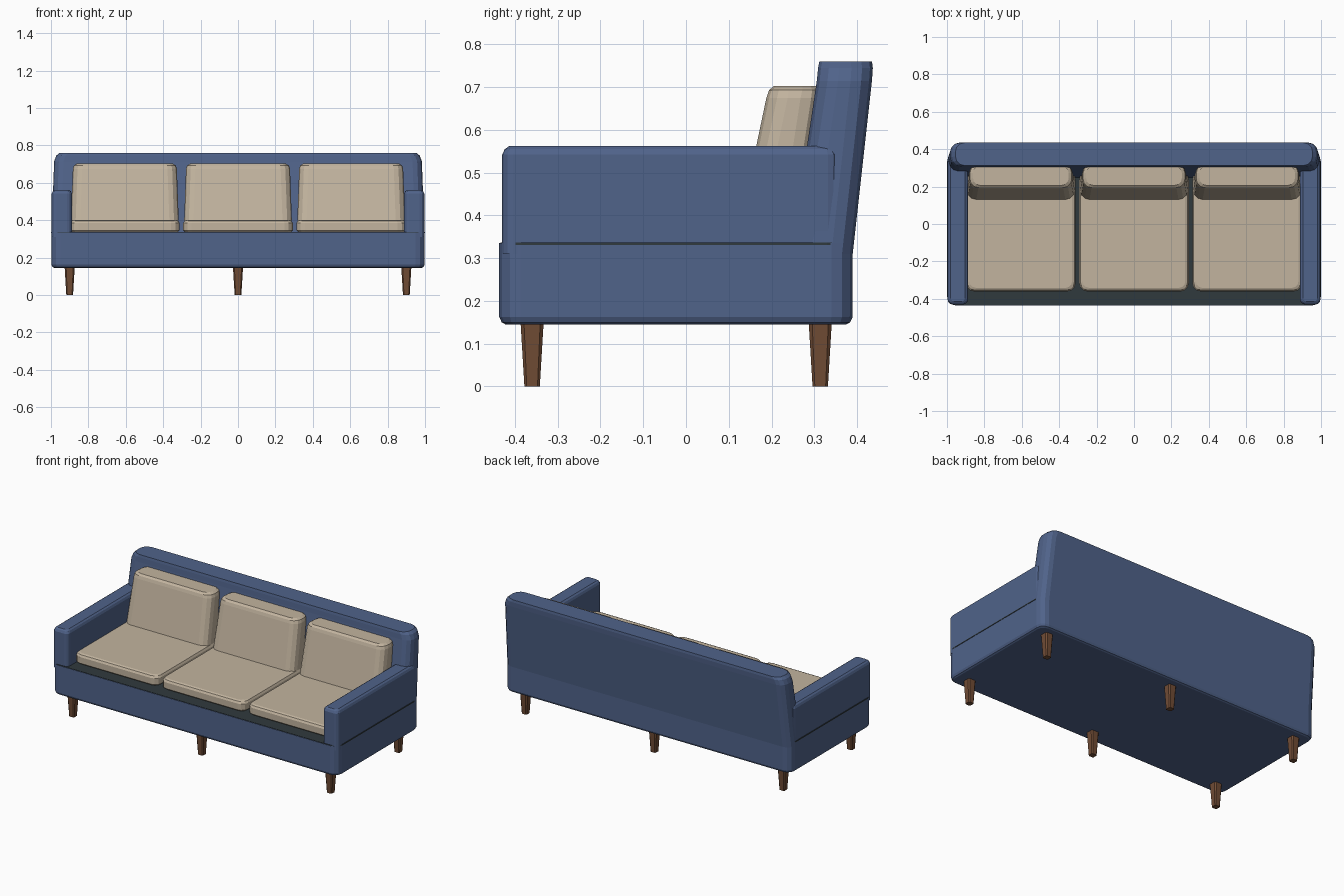
import bpy, bmesh, math

if "Cube" in bpy.data.objects:
    bpy.data.objects.remove(bpy.data.objects["Cube"])


def material(name, rgb):
    m = bpy.data.materials.new(name)
    m.diffuse_color = (*rgb, 1)
    m.use_nodes = True
    m.node_tree.nodes["Principled BSDF"].inputs["Base Color"].default_value = m.diffuse_color
    return m


BLUE = material("blue fabric", (0.080, 0.125, 0.255))
BEIGE = material("beige cushion", (0.540, 0.455, 0.345))
WOOD = material("brown wood", (0.165, 0.073, 0.036))
DARK = material("dark deck", (0.030, 0.042, 0.048))


def ring(x0, x1, y0, y1, r, seg):
    """Rounded rectangle outline, counter-clockwise."""
    pts = []
    corners = [(x1 - r, y1 - r, 0), (x0 + r, y1 - r, 90),
               (x0 + r, y0 + r, 180), (x1 - r, y0 + r, 270)]
    for cx, cy, a0 in corners:
        for i in range(seg + 1):
            a = math.radians(a0 + 90 * i / seg)
            pts.append((cx + r * math.cos(a), cy + r * math.sin(a)))
    return pts


def loft(name, sections, mat, seg=3):
    """Skin a stack of rounded rectangles: (z, x0, x1, y0, y1, radius)."""
    bm = bmesh.new()
    rings = [[bm.verts.new((x, y, z)) for x, y in ring(x0, x1, y0, y1, r, seg)]
             for z, x0, x1, y0, y1, r in sections]
    n = len(rings[0])
    for a, b in zip(rings, rings[1:]):
        for i in range(n):
            j = (i + 1) % n
            bm.faces.new((a[i], a[j], b[j], b[i]))
    bm.faces.new(rings[0][::-1])
    bm.faces.new(rings[-1])
    bmesh.ops.recalc_face_normals(bm, faces=bm.faces)
    me = bpy.data.meshes.new(name)
    bm.to_mesh(me)
    bm.free()
    me.materials.append(mat)
    ob = bpy.data.objects.new(name, me)
    bpy.context.collection.objects.link(ob)
    return ob


# Base box with softened bottom edge
loft("base", [(0.145, -0.983, 0.983, -0.422, 0.375, 0.04),
              (0.150, -0.992, 0.992, -0.431, 0.384, 0.045),
              (0.163, -0.998, 0.998, -0.437, 0.390, 0.05),
              (0.335, -0.998, 0.998, -0.437, 0.390, 0.05)], BLUE)

# Dark deck under the cushions, showing as a thin seam at the sides
loft("deck", [(0.331, -1.0, 1.0, -0.434, 0.380, 0.05),
              (0.337, -1.0, 1.0, -0.434, 0.380, 0.05)], DARK)

# Leaning backrest
loft("backrest", [(0.310, -0.998, 0.998, 0.245, 0.390, 0.05),
                  (0.715, -0.983, 0.983, 0.306, 0.435, 0.05),
                  (0.745, -0.972, 0.972, 0.309, 0.437, 0.05),
                  (0.760, -0.955, 0.955, 0.312, 0.435, 0.05)], BLUE)

# Arms
for side, s in (("left", -1), ("right", 1)):
    def arm(z, inset, r):
        x0, x1 = sorted((s * (0.888 + inset), s * (0.996 - inset)))
        return (z, x0, x1, -0.430 + inset, 0.357 - inset, r)
    loft(f"{side}_arm", [arm(0.310, 0, 0.025), arm(0.542, 0, 0.025),
                         arm(0.555, 0.006, 0.022), arm(0.562, 0.016, 0.016)], BLUE)

# Seat and back cushions
for k, label in ((-1, "left"), (0, "middle"), (1, "right")):
    cx = k * 0.605

    def cushion(z, half, y0, y1, r):
        return (z, cx - half, cx + half, y0, y1, r)
    loft(f"{label}_seat_cushion", [
        cushion(0.336, 0.282, -0.350, 0.28, 0.035),
        cushion(0.346, 0.293, -0.361, 0.28, 0.045),
        cushion(0.385, 0.293, -0.361, 0.28, 0.045),
        cushion(0.397, 0.286, -0.354, 0.28, 0.042),
        cushion(0.402, 0.274, -0.342, 0.28, 0.035)], BEIGE)
    loft(f"{label}_back_cushion", [
        cushion(0.398, 0.288, 0.130, 0.275, 0.05),
        cushion(0.675, 0.278, 0.188, 0.318, 0.05),
        cushion(0.693, 0.272, 0.194, 0.318, 0.046),
        cushion(0.703, 0.256, 0.206, 0.312, 0.04)], BEIGE)

# Tapered legs
for row, y in (("front", -0.360), ("back", 0.314)):
    for col, x in (("left", -0.9), ("middle", 0), ("right", 0.9)):
        loft(f"{row}_{col}_leg",
             [(z, x - h, x + h, y - h, y + h, h * 0.3)
              for z, h in ((0, 0.018), (0.150, 0.027))], WOOD, seg=1)
